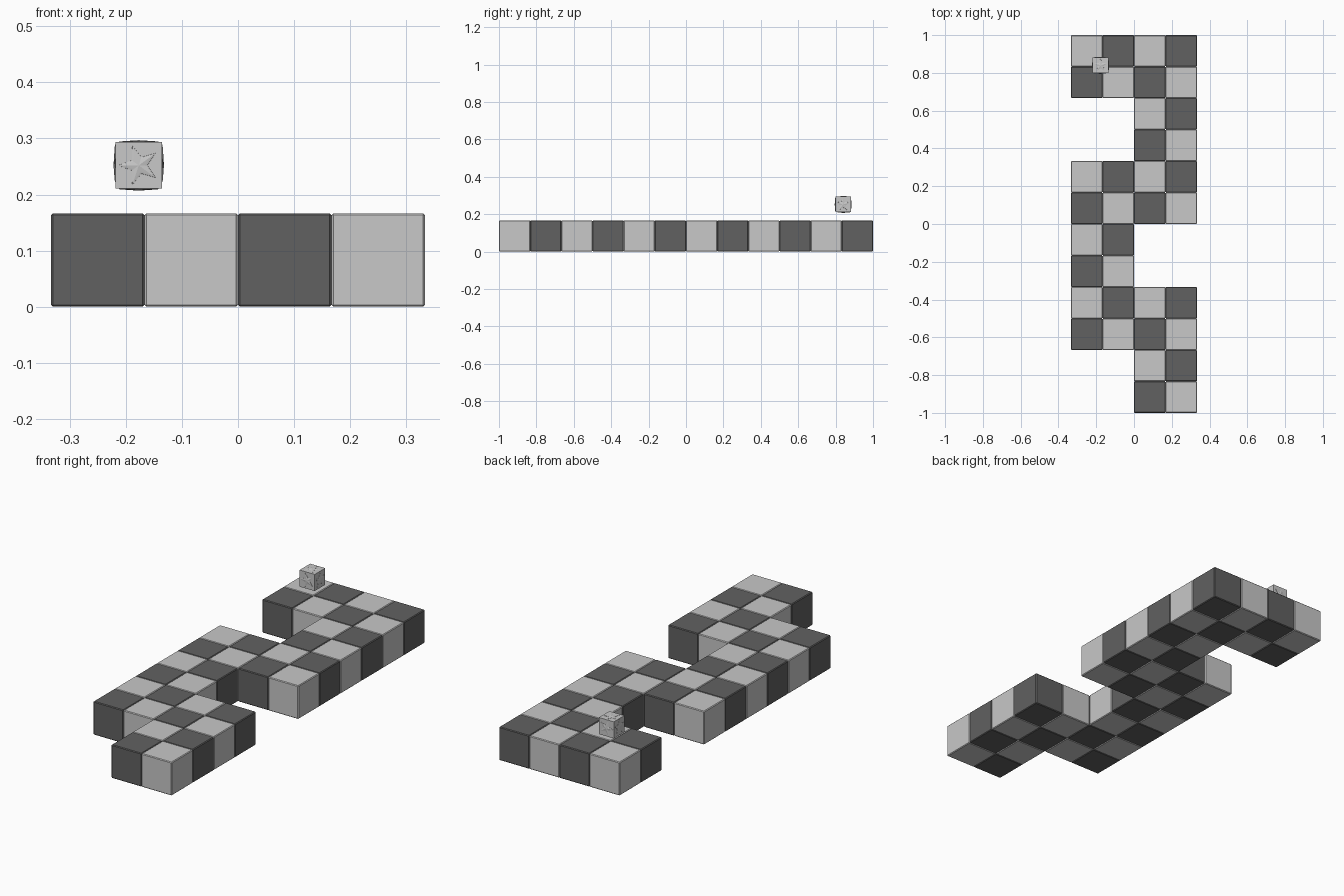
import bpy, bmesh, math
from mathutils import Vector, Matrix

if "Cube" in bpy.data.objects:
    bpy.data.objects.remove(bpy.data.objects["Cube"])


def material(name, v):
    m = bpy.data.materials.new(name)
    m.diffuse_color = (v, v, v, 1)
    m.use_nodes = True
    m.node_tree.nodes["Principled BSDF"].inputs["Base Color"].default_value = m.diffuse_color
    return m


LIGHT = material("light grey", 0.58)
DARK = material("dark grey", 0.12)
S = 1 / 6  # edge of one block


def finish(name, bm, mat, loc):
    bmesh.ops.recalc_face_normals(bm, faces=bm.faces)
    me = bpy.data.meshes.new(name)
    bm.to_mesh(me)
    bm.free()
    me.materials.append(mat)
    ob = bpy.data.objects.new(name, me)
    ob.location = loc
    bpy.context.collection.objects.link(ob)
    return ob


# Checkered path: blocks with slim chamfers, laid out in 2 x 2 groups
def block(col, row):
    bm = bmesh.new()
    bmesh.ops.create_cube(bm, size=S)
    bmesh.ops.bevel(bm, geom=bm.edges[:], offset=0.0035, segments=1,
                    affect='EDGES')
    light = (col + row) % 2 == 1
    loc = (-2 * S + (col + 0.5) * S, -1 + (row + 0.5) * S, S / 2)
    finish("light_block" if light else "dark_block", bm,
           LIGHT if light else DARK, loc)


groups = [(1,), (0, 1), (0,), (0, 1), (1,), (0, 1)]  # front to back
for gr, cols in enumerate(groups):
    for gc in cols:
        for dx in (0, 1):
            for dy in (0, 1):
                block(gc * 2 + dx, gr * 2 + dy)

# Floating cube
CENTRE = Vector((-0.177, 0.84, 0.252))
H = 0.0415
bm = bmesh.new()
bmesh.ops.create_cube(bm, size=2 * H)
finish("floating_cube", bm, LIGHT, CENTRE)


# Raised star on a cube face: outer outline, ridge outline, centre peak
def star(normal, tip):
    n, t = Vector(normal), Vector(tip)
    s = n.cross(t)
    bm = bmesh.new()

    def ring(scale, height):
        pts = []
        for i in range(10):
            r = (0.0375 if i % 2 == 0 else 0.0155) * scale
            a = i * math.pi / 5
            pts.append(bm.verts.new(n * (H + height)
                                    + (t * math.cos(a) + s * math.sin(a)) * r))
        return pts

    rings = [ring(1, -0.001), ring(0.98, 0.001), ring(0.72, 0.0018)]
    peak = bm.verts.new(n * (H + 0.0035))
    for i in range(10):
        j = (i + 1) % 10
        for a, b in zip(rings, rings[1:]):
            bm.faces.new((a[i], a[j], b[j], b[i]))
        bm.faces.new((rings[-1][i], rings[-1][j], peak))
    bm.faces.new(rings[0][::-1])
    finish("raised_star", bm, LIGHT, CENTRE)


for d in (-1, 1):
    star((0, d, 0), (-1, 0, 0))
    star((d, 0, 0), (0, 0, 1))
    star((0, 0, d), (0, 1, 0))
